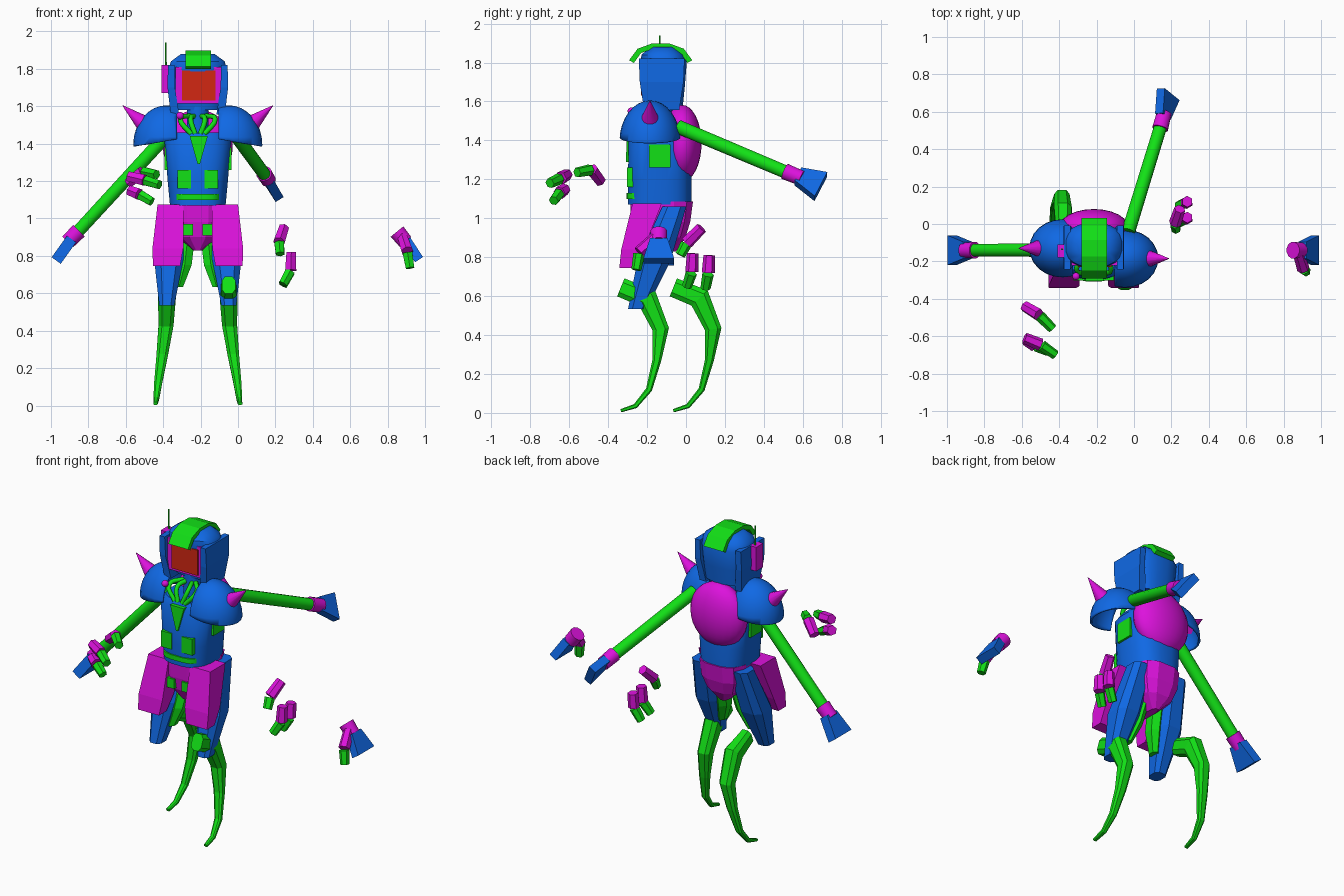
import bpy, bmesh, math
from mathutils import Vector as V

cube = bpy.data.objects.get("Cube")
if cube:
    bpy.data.objects.remove(cube)

CX = -0.215  # symmetry line of the body


def material(name, rgb):
    m = bpy.data.materials.new(name)
    m.use_nodes = True
    m.diffuse_color = (*rgb, 1)
    m.node_tree.nodes["Principled BSDF"].inputs["Base Color"].default_value = (*rgb, 1)
    return m


BLUE = material("armour blue", (0.005, 0.14, 0.78))
GREEN = material("bright green", (0.006, 0.75, 0.008))
PINK = material("magenta", (0.72, 0.006, 0.72))
RED = material("screen red", (0.65, 0.02, 0.006))


def finish(name, bm, mat, smooth=False):
    bmesh.ops.recalc_face_normals(bm, faces=bm.faces)
    me = bpy.data.meshes.new(name)
    bm.to_mesh(me)
    bm.free()
    me.materials.append(mat)
    ob = bpy.data.objects.new(name, me)
    bpy.context.collection.objects.link(ob)
    if smooth:
        bpy.ops.object.select_all(action='DESELECT')
        ob.select_set(True)
        bpy.context.view_layer.objects.active = ob
        bpy.ops.object.shade_smooth_by_angle(angle=math.radians(40))
    return ob


def loft(name, rings, mat, n=4, k=1.0, smooth=False):
    """Skin a list of (centre, half axis u, half axis v) cross-sections."""
    bm = bmesh.new()
    loops = []
    size = 1 / math.cos(math.pi / 4) if n == 4 else 1
    for c, u, v in rings:
        loop = []
        for i in range(n):
            a = 2 * math.pi * (i + 0.5) / n
            p, q = math.cos(a), math.sin(a)
            p = math.copysign(abs(p) ** k, p) * size
            q = math.copysign(abs(q) ** k, q) * size
            loop.append(bm.verts.new(V(c) + V(u) * p + V(v) * q))
        loops.append(loop)
    for a, b in zip(loops, loops[1:]):
        for i in range(n):
            bm.faces.new((a[i], a[(i + 1) % n], b[(i + 1) % n], b[i]))
    bm.faces.new(loops[0])
    bm.faces.new(loops[-1])
    return finish(name, bm, mat, smooth)


def stack(name, rows, mat, n=4, k=1.0, smooth=False):
    """Horizontal sections: (x, y, z, full width, full depth)."""
    return loft(name, [((x, y, z), (w / 2, 0, 0), (0, d / 2, 0)) for x, y, z, w, d in rows],
                mat, n, k, smooth)


def box(name, x, y, z, mat):
    mx, my = sum(x) / 2, sum(y) / 2
    return stack(name, [(mx, my, h, x[1] - x[0], y[1] - y[0]) for h in z], mat)


def tube(name, p, q, r0, r1, mat, n=12, smooth=True):
    p, q = V(p), V(q)
    d = (q - p).normalized()
    u = d.cross(V((0, 1, 0)) if abs(d.y) < 0.8 else V((1, 0, 0))).normalized()
    v = d.cross(u)
    return loft(name, [(p, u * r0, v * r0), (q, u * r1, v * r1)], mat, n, 1, smooth)


def ellipsoid(name, c, r, mat, cuts=()):
    bm = bmesh.new()
    bmesh.ops.create_uvsphere(bm, u_segments=24, v_segments=16, radius=1)
    for v in bm.verts:
        v.co = V(c) + V([a * b for a, b in zip(v.co, r)])
    for co, no in cuts:
        bmesh.ops.bisect_plane(bm, geom=bm.verts[:] + bm.edges[:] + bm.faces[:],
                               plane_co=co, plane_no=no, clear_inner=True)
    return finish(name, bm, mat, True)


def hand(name, p, q, wide, w0, w1, thick):
    p, q, w = V(p), V(q), V(wide).normalized()
    t = (q - p).cross(w).normalized() * thick / 2
    loft(name, [(p, w * w0 / 2, t), (q, w * w1 / 2, t)], BLUE)


# Torso with chest panels
stack("torso", [(CX, -.135, 1.07, .30, .33), (CX, -.135, 1.2, .325, .33),
                (CX, -.14, 1.42, .36, .31), (CX, -.14, 1.46, .30, .26)], BLUE, 20, .75, True)
stack("belt_stripe", [(CX, -.185, z, .25, .245) for z in (1.10, 1.13)], GREEN, 20, .6, True)
loft("chest_wedge", [((CX + .005, -.275, 1.44), (.048, 0, 0), (0, .03, 0)),
                     ((CX + .005, -.278, 1.29), (.006, 0, 0), (0, .03, 0))], GREEN)
ellipsoid("back_shell", (CX, -.02, 1.385), (.187, .1, .197), PINK)

# Neck and hoses
tube("neck", (CX, -.13, 1.4), (CX, -.13, 1.66), .06, .06, BLUE)
ellipsoid("hose_knob", (-.31, -.28, 1.55), (.02, .02, .02), PINK)
for i, off in enumerate((-.085, -.035, .035, .085)):
    cu = bpy.data.curves.new("neck_hose", 'CURVE')
    cu.dimensions = '3D'
    cu.bevel_depth, cu.bevel_resolution, cu.resolution_u = .014, 1, 4
    sp = cu.splines.new('BEZIER')
    sp.bezier_points.add(2)
    for b, co in zip(sp.bezier_points, ((off * .5, -.17, 1.55), (off * 1.1, -.24, 1.53), (off * .4, -.27, 1.45))):
        b.co = (CX + co[0], co[1], co[2])
        b.handle_left_type = b.handle_right_type = 'AUTO'
    cu.materials.append(GREEN)
    bpy.context.collection.objects.link(bpy.data.objects.new("neck_hose", cu))

# Helmet, face and crest
stack("helmet", [(CX, -.1, 1.58, .26, .17), (CX, -.105, 1.68, .29, .2), (CX, -.115, 1.80, .315, .24),
                 (CX, -.12, 1.84, .29, .22), (CX, -.12, 1.88, .18, .13)], BLUE, 20, .8, True)
box("face_frame", (-.335, -.09), (-.222, -.1), (1.615, 1.81), PINK)
box("face_screen", (-.30, -.12), (-.230, -.2), (1.63, 1.79), RED)
for s in (1, -1):
    stack("helmet_cheek", [(CX + s * .122, -.125, 1.555, .045, .18),
                           (CX + s * .142, -.125, 1.7, .04, .225),
                           (CX + s * .142, -.125, 1.82, .035, .235)], BLUE)
crest = ((-.28, 1.805), (-.24, 1.86), (-.17, 1.885), (-.09, 1.885), (-.02, 1.86), (.02, 1.805))
loft("helmet_crest", [((CX + .003, y, z), (.068, 0, 0), V((0, y + .13, z - 1.72)).normalized() * .014)
                      for y, z in crest], GREEN)
box("radio_box", (-.41, -.365), (-.18, -.11), (1.67, 1.82), PINK)
tube("antenna", (-.386, -.135, 1.8), (-.386, -.135, 1.94), .006, .004, GREEN, 8)

# Paired parts: shoulders, pockets, skirt, legs
for s in (1, -1):
    side = "left_" if s > 0 else "right_"

    def X(off):
        return CX + s * off

    py = -.185 if s > 0 else -.13
    pad = ellipsoid(side + "shoulder_pad", (X(.165), py, 1.395), (.18, .157, .21), BLUE,
                    [((X(.165), py, 1.415), (s * .17, 0, 1)), ((X(.112), py, 1.4), (s, 0, 0))])
    shell = pad.modifiers.new("shell", 'SOLIDIFY')
    shell.thickness = .012
    tube(side + "shoulder_spike", (X(.29), py, 1.508), (X(.403), py, 1.605), .047, .001, PINK, 12)
    box(side + "chest_pocket", sorted((X(.035), X(.108))), (-.303, -.23), (1.16, 1.26), GREEN)
    box(side + "side_panel", sorted((X(.1), X(.179))), (-.19, -.08), (1.26, 1.38), GREEN)
    stack(side + "skirt_plate", [(X(.145), -.2, 1.075, .14, .15), (X(.16), -.275, .84, .165, .115),
                                 (X(.167), -.305, .745, .145, .075)], PINK)
    box(side + "pelvis_buckle", sorted((X(.025), X(.08))), (-.29, -.22), (.91, .97), GREEN)
    stack(side + "thigh_armour", [(X(.125), -.06, 1.06, .14, .13), (X(.155), -.165, .78, .165, .18),
                                  (X(.166), -.25, .535, .085, .10)], BLUE, 8, .7)
    stack(side + "inner_thigh", [(X(.05), -.12, .93, .09, .12), (X(.07), -.17, .75, .085, .11),
                                 (X(.10), -.20, .635, .05, .07)], GREEN, 6)
    # Curved blade leg: offset, y, z, width, depth
    leg = [(.165, -.335, .645, .075, .105), (.165, -.20, .59, .10, .12), (.17, -.13, .43, .085, .09),
           (.19, -.15, .27, .065, .048), (.212, -.19, .12, .045, .034),
           (.222, -.26, .035, .032, .026), (.226, -.335, .011, .025, .018)]
    shift = 0 if s > 0 else .27
    rings = []
    for i, (o, y, z, w, d) in enumerate(leg):
        a, b = leg[max(i - 1, 0)], leg[min(i + 1, len(leg) - 1)]
        across = V((0, a[2] - b[2], b[1] - a[1])).normalized() * d / 2
        rings.append(((X(o), y + shift, z), (w / 2, 0, 0), across))
    loft(side + "blade_leg", rings, GREEN, 8, .7)

stack("pelvis", [(CX, -.125, 1.085, .30, .33), (CX, -.13, .98, .29, .31), (CX, -.135, .90, .22, .27),
                 (CX, -.14, .83, .05, .18)], PINK, 12, .7)

# Arms with cuffs and hands
tube("right_arm", (-.40, -.14, 1.425), (-.865, -.14, .92), .037, .035, GREEN)
tube("right_cuff", (-.85, -.14, .935), (-.91, -.14, .875), .045, .042, PINK)
hand("right_hand", (-.89, -.14, .89), (-.972, -.14, .775), (0, 1, 0), .09, .158, .06)
tube("left_arm", (-.03, -.04, 1.47), (.145, .53, 1.23), .037, .035, GREEN)
tube("left_cuff", (.14, .51, 1.24), (.162, .595, 1.205), .043, .04, PINK)
hand("left_hand", (.155, .575, 1.215), (.183, .693, 1.163), (.08, -.065, -.125), .085, .16, .05)

# Detached far hand
tube("far_cuff", (.85, -.14, .93), (.895, -.14, .875), .045, .042, PINK)
hand("far_hand", (.90, -.14, .885), (.968, -.14, .78), (0, 1, 0), .09, .158, .05)

# Detached fingers: start, knuckle and tip of each
fingers = [
    ((.245, .08, .95), (.22, .005, .875), (.225, -.03, .81)),
    ((.285, .035, .82), (.282, .03, .725), (.24, .005, .65)),
    ((.285, .12, .81), (.282, .115, .72), (.24, .10, .64)),
    ((-.585, -.44, 1.19), (-.51, -.485, 1.25), (-.435, -.56, 1.235)),
    ((-.585, -.61, 1.225), (-.50, -.645, 1.205), (-.42, -.70, 1.18)),
    ((-.58, -.62, 1.15), (-.53, -.65, 1.13), (-.46, -.68, 1.09)),
    ((.88, -.16, .90), (.905, -.24, .825), (.92, -.255, .735)),
]
for start, knuckle, tip in fingers:
    mid = V(knuckle)
    gap = (V(tip) - mid) * .1
    tube("finger_base", start, mid, .03, .034, PINK, 6, False)
    tube("finger_tip", mid + gap, tip, .03, .026, GREEN, 6, False)
